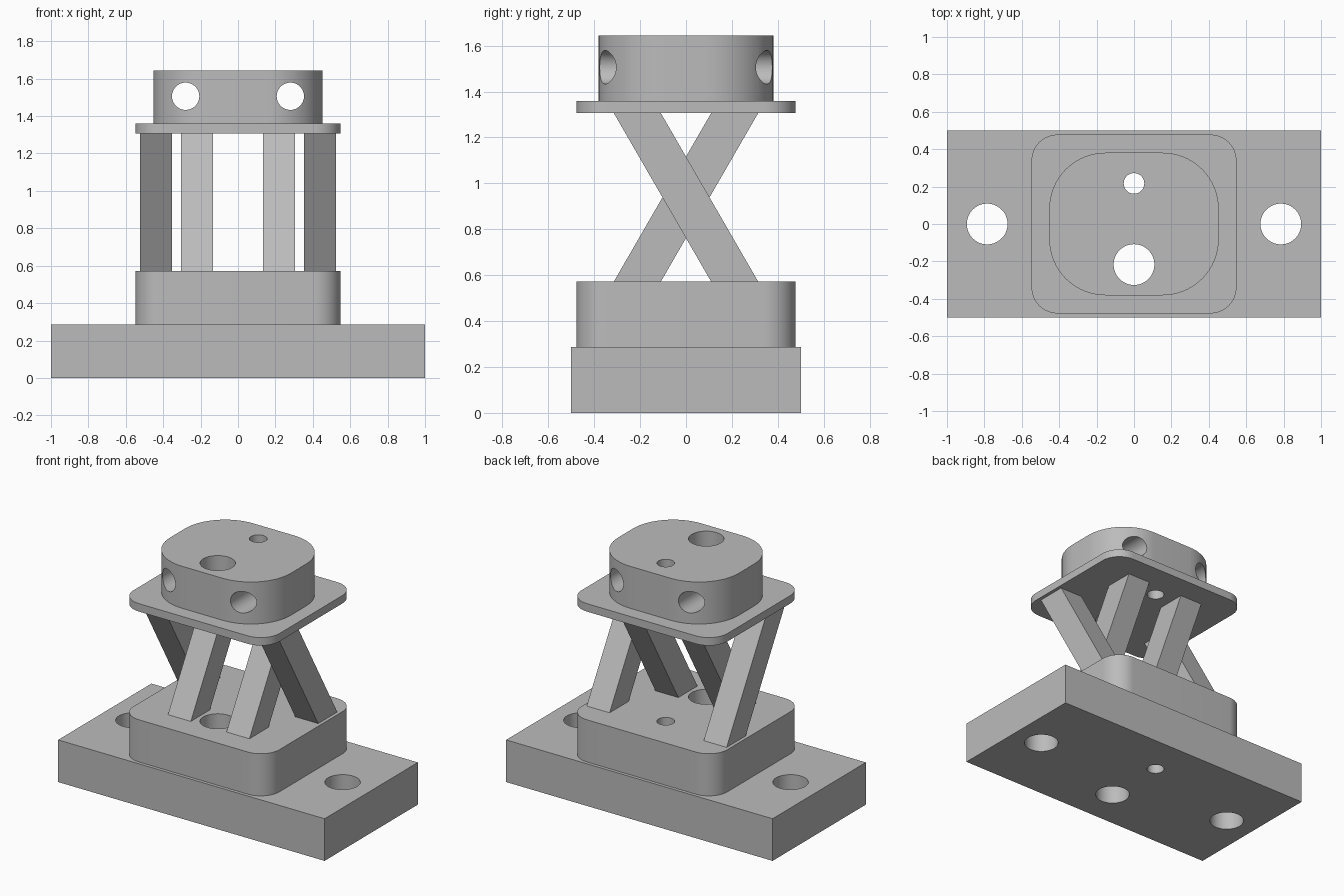
import bpy, bmesh, math

if "Cube" in bpy.data.objects:
    bpy.data.objects.remove(bpy.data.objects["Cube"])

grey = bpy.data.materials.new("plain grey")
grey.diffuse_color = (0.5, 0.5, 0.5, 1)
grey.use_nodes = True
grey.node_tree.nodes["Principled BSDF"].inputs["Base Color"].default_value = grey.diffuse_color


def add_mesh(name, bm):
    bmesh.ops.recalc_face_normals(bm, faces=bm.faces)
    mesh = bpy.data.meshes.new(name)
    bm.to_mesh(mesh)
    bm.free()
    mesh.materials.append(grey)
    obj = bpy.data.objects.new(name, mesh)
    bpy.context.collection.objects.link(obj)
    return obj


def rounded_block(name, hx, hy, r, z0, z1, steps=16):
    """Upright block with rounded vertical corners (r = 0 gives a plain box)."""
    bm = bmesh.new()
    pts = []
    n = steps if r else 0
    for q, (sx, sy) in enumerate(((1, 1), (-1, 1), (-1, -1), (1, -1))):
        for i in range(n + 1):
            a = math.pi / 2 * (q + (i / n if n else 0))
            pts.append((sx * (hx - r) + r * math.cos(a), sy * (hy - r) + r * math.sin(a)))
    face = bm.faces.new([bm.verts.new((x, y, z0)) for x, y in pts])
    top = bmesh.ops.extrude_face_region(bm, geom=[face])["geom"]
    bmesh.ops.translate(bm, vec=(0, 0, z1 - z0),
                        verts=[v for v in top if isinstance(v, bmesh.types.BMVert)])
    return add_mesh(name, bm)


def drill(obj, radius, location, rotation=(0, 0, 0)):
    """Cut a round through hole."""
    bpy.ops.mesh.primitive_cylinder_add(vertices=48, radius=radius, depth=4,
                                        location=location, rotation=rotation)
    cutter = bpy.context.object
    cutter.hide_render = True
    cutter.data.materials.append(grey)
    mod = obj.modifiers.new("hole", "BOOLEAN")
    mod.operation, mod.solver, mod.object = "DIFFERENCE", "EXACT", cutter
    bpy.context.view_layer.objects.active = obj
    bpy.ops.object.modifier_apply(modifier=mod.name)
    bpy.data.objects.remove(cutter)


def smooth(obj):
    bpy.ops.object.select_all(action="DESELECT")
    obj.select_set(True)
    bpy.context.view_layer.objects.active = obj
    bpy.ops.object.shade_smooth_by_angle(angle=math.radians(30))


# Stacked bodies
Z_BASE, Z_BLOCK, Z_PLATE, Z_HEAD, Z_TOP = 0.286, 0.572, 1.306, 1.36, 1.645
base = rounded_block("base", 1.0, 0.5, 0, 0, Z_BASE)
block = rounded_block("lower_block", 0.548, 0.478, 0.14, Z_BASE, Z_BLOCK)
plate = rounded_block("upper_plate", 0.548, 0.478, 0.14, Z_PLATE, Z_HEAD)
head = rounded_block("head", 0.453, 0.381, 0.3, Z_HEAD, Z_TOP)

# Vertical holes through the whole stack
for part in (base, block, plate, head):
    drill(part, 0.109, (0, -0.217, 1))
    drill(part, 0.055, (0, 0.217, 1))

# Mounting holes in the base and cross holes in the head
for side in (-1, 1):
    drill(base, 0.109, (side * 0.785, 0, 0))
    drill(head, 0.073, (side * 0.28, 0, 1.506), (math.pi / 2, 0, 0))

for part in (base, block, plate, head):
    smooth(part)


def leg(name, x, lean):
    """Slanted bar with level ends; lean = +1 has its foot at the front."""
    bm = bmesh.new()
    bmesh.ops.create_cube(bm, size=1)
    for v in bm.verts:
        up = 1 if v.co.z > 0 else -1
        v.co = (x + v.co.x * 0.172, v.co.y * 0.205 + up * lean * 0.212,
                Z_PLATE if up > 0 else Z_BLOCK)
    return add_mesh(name, bm)


# Crossed legs between the block and the plate
for side, label in ((-1, "left"), (1, "right")):
    leg(f"inner_leg_{label}", side * 0.22, 1)
    leg(f"outer_leg_{label}", side * 0.439, -1)
